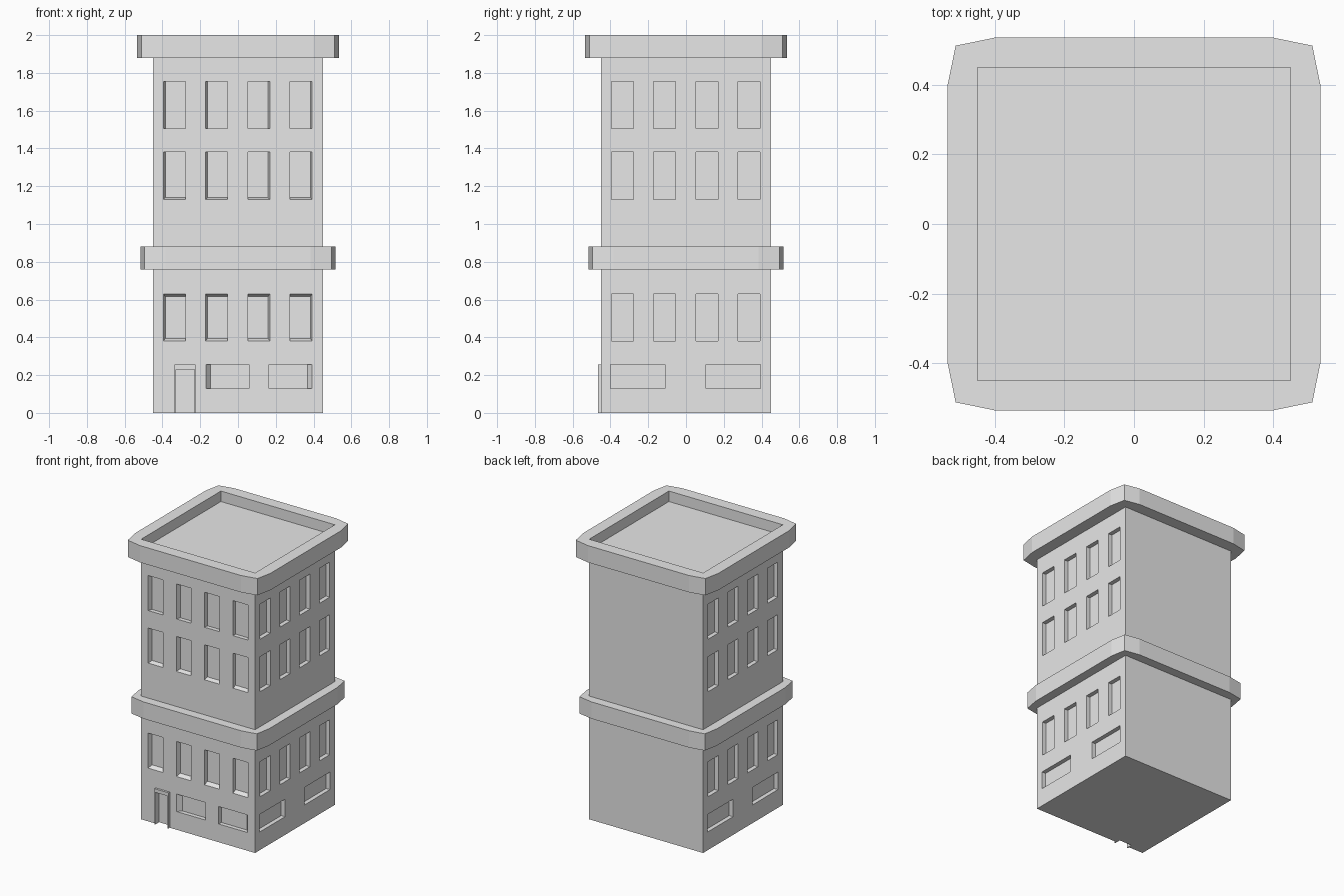
import bpy
import bmesh
from math import pi
from mathutils import Matrix, Vector

cube = bpy.data.objects.get("Cube")
if cube:
    bpy.data.objects.remove(cube, do_unlink=True)

stone = bpy.data.materials.new("pale grey stone")
stone.use_nodes = True
stone.diffuse_color = (0.8, 0.8, 0.8, 1)
stone.node_tree.nodes["Principled BSDF"].inputs["Base Color"].default_value = (0.8, 0.8, 0.8, 1)

HALF = 0.45      # half width of the tower
DEPTH = 0.03     # window recess


def finish(name, bm):
    bmesh.ops.recalc_face_normals(bm, faces=bm.faces)
    mesh = bpy.data.meshes.new(name)
    bm.to_mesh(mesh)
    bm.free()
    mesh.materials.append(stone)
    obj = bpy.data.objects.new(name, mesh)
    bpy.context.collection.objects.link(obj)
    return obj


def loft(bm, lower, upper):
    """Closed solid between two matching loops of points."""
    a = [bm.verts.new(p) for p in lower]
    b = [bm.verts.new(p) for p in upper]
    bm.faces.new(a)
    bm.faces.new(b)
    for i in range(len(a)):
        j = (i + 1) % len(a)
        bm.faces.new((a[i], a[j], b[j], b[i]))


def box(bm, x0, x1, y0, y1, z0, z1):
    rect = [(x0, y0), (x1, y0), (x1, y1), (x0, y1)]
    loft(bm, [(x, y, z0) for x, y in rect], [(x, y, z1) for x, y in rect])


def opening(bm, u0, u1, z0, z1, turn=0, inset=(0, 0, 0, 0)):
    """Cutter for a recess in the front wall, turned about z to another wall."""
    rot = Matrix.Rotation(turn, 3, "Z")
    left, right, low, top = inset

    def ring(y, k):
        pts = [(u0 + k * left, z0 + k * low), (u1 - k * right, z0 + k * low),
               (u1 - k * right, z1 - k * top), (u0 + k * left, z1 - k * top)]
        return [rot @ Vector((u, y, z)) for u, z in pts]
    loft(bm, ring(-HALF - DEPTH, -1), ring(-HALF + DEPTH, 1))


def cut(obj, cutter):
    """Subtract the cutter, bake the result and drop the cutter."""
    cutter.hide_render = True
    mod = obj.modifiers.new("cut", "BOOLEAN")
    mod.operation = "DIFFERENCE"
    mod.solver = "EXACT"
    mod.object = cutter
    bpy.context.view_layer.update()
    graph = bpy.context.evaluated_depsgraph_get()
    baked = bpy.data.meshes.new_from_object(obj.evaluated_get(graph))
    obj.modifiers.clear()
    obj.data = baked
    obj.data.materials.clear()
    obj.data.materials.append(stone)
    bpy.data.objects.remove(cutter, do_unlink=True)


def ledge(name, half, flat, corner, z0, z1):
    """Slab with softly clipped corners."""
    outline = []
    for sx, sy in ((1, -1), (1, 1), (-1, 1), (-1, -1)):
        pts = [(sx * flat, sy * half), (sx * corner, sy * corner), (sx * half, sy * flat)]
        outline += pts if sx * sy < 0 else pts[::-1]
    bm = bmesh.new()
    loft(bm, [(x, y, z0) for x, y in outline], [(x, y, z1) for x, y in outline])
    return finish(name, bm)


# Tower walls
bm = bmesh.new()
box(bm, -HALF, HALF, -HALF, HALF, 0, 1.9)
walls = finish("walls", bm)

# Window recesses on the front and both sides; the back stays blank
bm = bmesh.new()
for turn in (0, pi / 2, -pi / 2):
    for row, z in enumerate((0.38, 1.13, 1.505)):
        for col in range(4):
            u = -0.395 + 0.2235 * col
            inset = (0, 0, 0, 0)
            if turn == 0:
                side = (0.01, 0) if col < 2 else (0, 0.01)
                inset = side + ((0.015, 0.015), (0.01, 0), (0, 0))[row]
            opening(bm, u, u + 0.117, z, z + 0.25, turn, inset)
    if turn:
        for u in (-0.4, 0.107):
            opening(bm, u, u + 0.288, 0.13, 0.255, turn)

# Shop windows and doorway on the front
opening(bm, -0.17, 0.057, 0.13, 0.255, 0, (0.025, 0, 0, 0))
opening(bm, 0.163, 0.392, 0.13, 0.255, 0, (0, 0.025, 0, 0))
opening(bm, -0.329, -0.231, -0.05, 0.23)
cut(walls, finish("window_cutters", bm))

# Door surround standing proud of the wall
bm = bmesh.new()
front = -HALF - 0.015
box(bm, -0.336, -0.329, front, -HALF, 0, 0.23)
box(bm, -0.231, -0.224, front, -HALF, 0, 0.23)
box(bm, -0.336, -0.224, front, -HALF, 0.23, 0.255)
finish("door_surround", bm)

# Ledge between the storeys
ledge("middle_ledge", 0.515, 0.385, 0.495, 0.76, 0.88)

# Roof cornice with a sunken flat roof
cornice = ledge("roof_cornice", 0.535, 0.4, 0.512, 1.88, 2.0)
bm = bmesh.new()
box(bm, -HALF, HALF, -HALF, HALF, 1.925, 2.1)
cut(cornice, finish("roof_cutter", bm))
